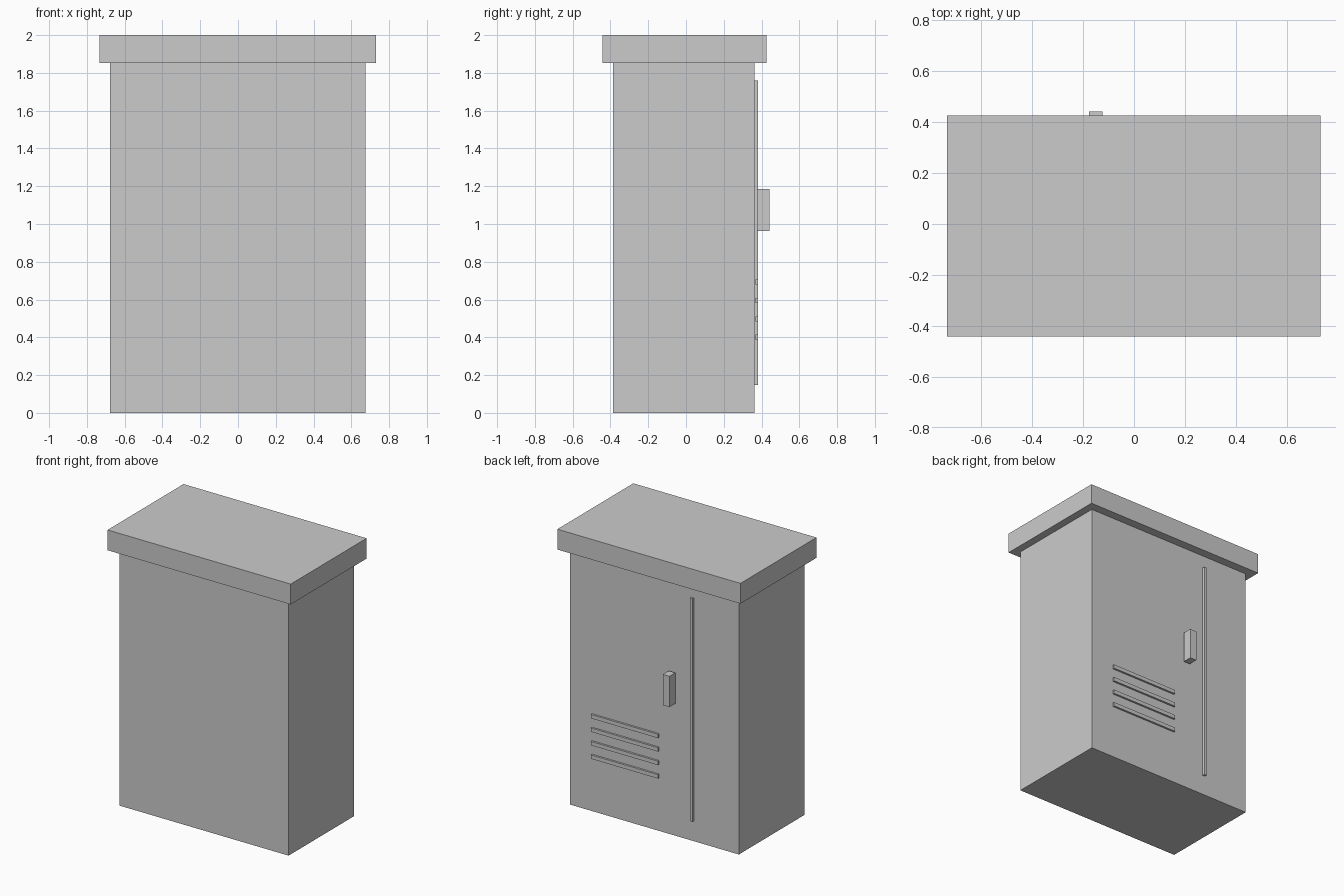
import bpy

if "Cube" in bpy.data.objects:
    bpy.data.objects.remove(bpy.data.objects["Cube"])


def box(name, x, y, z):
    """Axis-aligned box from (min, max) ranges."""
    bpy.ops.mesh.primitive_cube_add(size=1)
    ob = bpy.context.object
    ob.name = name
    ob.location = [(r[0] + r[1]) / 2 for r in (x, y, z)]
    ob.scale = [r[1] - r[0] for r in (x, y, z)]
    bpy.ops.object.transform_apply(location=True, rotation=False, scale=True)
    return ob


# Cabinet and overhanging lid
box("cabinet_body", (-0.677, 0.675), (-0.386, 0.363), (0, 1.853))
box("cabinet_lid", (-0.734, 0.731), (-0.442, 0.426), (1.853, 2.0))

# Door seam strip and handle on the back side
box("door_seam", (-0.318, -0.298), (0.361, 0.381), (0.147, 1.76))
box("door_handle", (-0.177, -0.124), (0.375, 0.442), (0.962, 1.185))

# Ventilation slats
for i in range(4):
    z = 0.4 + i * 0.0975
    box(f"vent_slat_{i + 1}", (-0.042, 0.494), (0.367, 0.381), (z - 0.014, z + 0.014))
